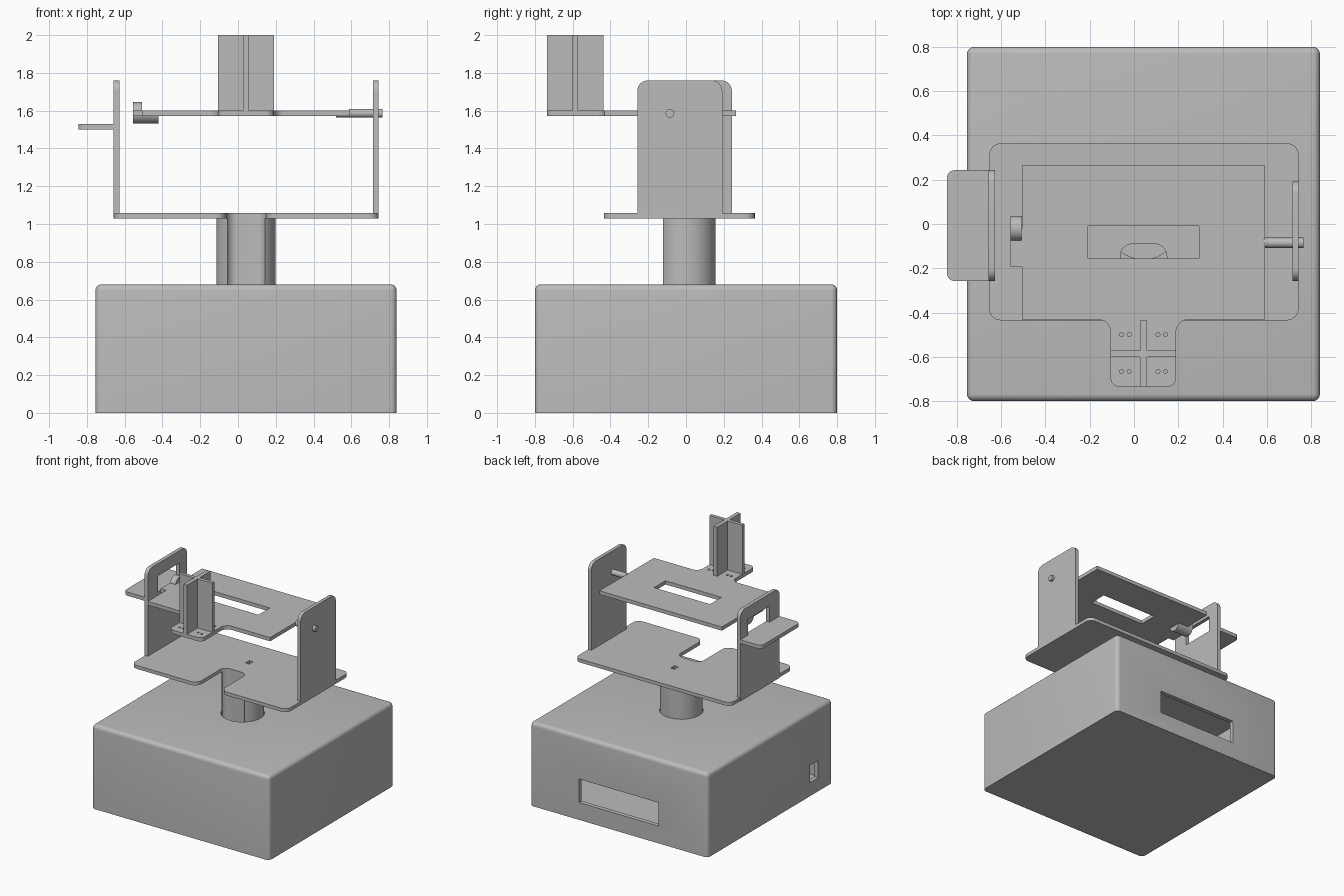
import bpy, bmesh, math
from mathutils import Vector

if "Cube" in bpy.data.objects:
    bpy.data.objects.remove(bpy.data.objects["Cube"])

grey = bpy.data.materials.new("plain grey")
grey.use_nodes = True
grey.diffuse_color = (0.5, 0.5, 0.5, 1)
grey.node_tree.nodes["Principled BSDF"].inputs["Base Color"].default_value = (0.5, 0.5, 0.5, 1)


def fillet(points, steps=8):
    """Outline from (u, v, radius) corners, each corner rounded by its radius."""
    out = []
    for i, (u, v, r) in enumerate(points):
        p = Vector((u, v))
        if r == 0:
            out.append(p)
            continue
        a = (Vector(points[i - 1][:2]) - p).normalized()
        b = (Vector(points[(i + 1) % len(points)][:2]) - p).normalized()
        half = a.angle(b) / 2
        centre = p + (a + b).normalized() * r / math.sin(half)
        start, end = p + a * r / math.tan(half) - centre, p + b * r / math.tan(half) - centre
        for k in range(steps + 1):
            t = k / steps
            out.append(centre + start.lerp(end, t).normalized() * r)
    return out


def prism(name, outline, lo, hi, axis="z"):
    """Extrude an outline: (x, y) along z, or (y, z) along x, or (x, z) along y."""
    place = {"z": lambda u, v, w: (u, v, w),
             "x": lambda u, v, w: (w, u, v),
             "y": lambda u, v, w: (u, w, v)}[axis]
    bm = bmesh.new()
    rings = [[bm.verts.new(place(p[0], p[1], w)) for p in outline] for w in (lo, hi)]
    n = len(outline)
    bm.faces.new(rings[0])
    bm.faces.new(rings[1])
    for i in range(n):
        j = (i + 1) % n
        bm.faces.new((rings[0][i], rings[0][j], rings[1][j], rings[1][i]))
    bmesh.ops.recalc_face_normals(bm, faces=bm.faces)
    mesh = bpy.data.meshes.new(name)
    bm.to_mesh(mesh)
    bm.free()
    mesh.materials.append(grey)
    obj = bpy.data.objects.new(name, mesh)
    bpy.context.scene.collection.objects.link(obj)
    return obj


def rect(u0, u1, v0, v1, r=0):
    return fillet([(u0, v0, r), (u1, v0, r), (u1, v1, r), (u0, v1, r)])


def circle(u, v, r, n=32, top=None):
    """Circle, optionally flattened at a top level."""
    pts = [(u + r * math.cos(2 * math.pi * k / n), v + r * math.sin(2 * math.pi * k / n))
           for k in range(n)]
    if top is not None:
        w = math.sqrt(r * r - (top - v) ** 2)
        pts = [(u - w, top)] + [p for p in pts[n // 2:] + pts[:n // 2] if p[1] < top - 1e-4] + [(u + w, top)]
        pts.sort(key=lambda p: (math.atan2(p[1] - v, p[0] - u) - math.pi / 2) % (2 * math.pi))
    return pts


def activate(obj):
    bpy.ops.object.select_all(action="DESELECT")
    obj.select_set(True)
    bpy.context.view_layer.objects.active = obj


def cut(obj, *cutters):
    for c in cutters:
        c.hide_render = True
        mod = obj.modifiers.new("cut", "BOOLEAN")
        mod.operation, mod.solver, mod.object = "DIFFERENCE", "EXACT", c
        activate(obj)
        bpy.ops.object.modifier_apply(modifier=mod.name)
        bpy.data.objects.remove(c)


CX = 0.042                      # centre line of the mechanism
PLATE = (1.03, 1.058)           # lower plate levels
DECK = (1.572, 1.602)           # upper deck levels

# Hollow base box with rounded top and side edges
base = prism("base_box", rect(-0.755, 0.84, -0.8, 0.8), 0, 0.68)
bm = bmesh.new()
bm.from_mesh(base.data)
edges = [e for e in bm.edges if max(v.co.z for v in e.verts) > 0.1]
bmesh.ops.bevel(bm, geom=edges, offset=0.032, segments=5, profile=0.5, affect="EDGES")
bm.to_mesh(base.data)
bm.free()
cut(base,
    prism("cavity", rect(-0.72, 0.805, -0.765, 0.765), 0.035, 0.645),
    prism("column_hole", circle(CX, 0, 0.16, 48), 0.6, 0.8),
    prism("display_window", rect(-0.315, 0.4, 0.14, 0.33), 0.7, 0.9, "y"),
    prism("port_window", rect(-0.615, -0.512, 0.11, 0.25), -0.85, -0.7, "x"))

# Column with a channel down its front
column = prism("column", circle(CX, 0, 0.157, 48), 0.55, PLATE[0])
cut(column, prism("channel", fillet([(-0.062, -0.3, 0), (0.148, -0.3, 0),
                                     (0.148, -0.09, 0.055), (-0.062, -0.09, 0.055)]), 0.5, 1.1))

# Lower plate with the cable notch at the front
lower = prism("lower_plate", fillet([
    (-0.653, -0.435, 0.05), (-0.062, -0.435, 0.06), (-0.062, -0.09, 0.055),
    (0.148, -0.09, 0.055), (0.148, -0.435, 0.06), (0.743, -0.435, 0.05),
    (0.743, 0.364, 0.05), (-0.653, 0.364, 0.05)]), *PLATE)
cut(lower, prism("cable_slot", rect(0.025, 0.06, 0.06, 0.11), 1, 1.1))


def arm_outline(y0, y1):
    return fillet([(y0, PLATE[0], 0), (y1, PLATE[0], 0), (y1, 1.76, 0.055), (y0, 1.76, 0.055)])


# Upright arms and the side shelf
prism("left_arm", arm_outline(-0.258, 0.192), 0.715, 0.743, "x")
right_arm = prism("right_arm", arm_outline(-0.258, 0.243), -0.658, -0.628, "x")
cut(right_arm, prism("motor_window", rect(-0.13, 0.145, 1.53, 1.66), -0.7, -0.6, "x"))
prism("side_shelf", fillet([(-0.845, -0.258, 0.035), (-0.64, -0.258, 0),
                            (-0.64, 0.243, 0), (-0.845, 0.243, 0.035)]), 1.5, 1.53)

# Tilting upper deck with front tab and side tongue
deck = prism("upper_deck", fillet([
    (-0.507, -0.432, 0), (-0.106, -0.432, 0.055), (-0.106, -0.735, 0.04),
    (0.19, -0.735, 0.04), (0.19, -0.432, 0.055), (0.591, -0.432, 0),
    (0.591, 0.265, 0), (-0.507, 0.265, 0), (-0.507, -0.02, 0),
    (-0.557, -0.02, 0), (-0.557, -0.195, 0), (-0.507, -0.195, 0)]), *DECK)
cut(deck, prism("deck_slot", rect(-0.208, 0.293, -0.156, -0.01), 1.5, 1.7))
for x in (-0.056, -0.022, 0.108, 0.142):
    for y in (-0.5, -0.666):
        cut(deck, prism("screw_hole", circle(x, y, 0.009, 16), 1.5, 1.7))

# Pivot hub and pivot pin, flattened where they run under the deck
prism("pivot_hub", circle(-0.02, 1.588, 0.057), -0.557, -0.508, "x")
prism("hub_underside", circle(-0.02, 1.588, 0.057, top=1.573), -0.51, -0.42, "x")
prism("pivot_pin", circle(-0.085, 1.586, 0.023), 0.588, 0.765, "x")
prism("pin_underside", circle(-0.085, 1.586, 0.023, top=1.573), 0.518, 0.59, "x")

# Crossed fins of the holder on the tab
prism("holder_fins", [(-0.106, -0.6), (0.026, -0.6), (0.026, -0.735), (0.058, -0.735),
                      (0.058, -0.6), (0.19, -0.6), (0.19, -0.572), (0.058, -0.572),
                      (0.058, -0.437), (0.026, -0.437), (0.026, -0.572), (-0.106, -0.572)],
      DECK[1] - 0.005, 2.0)

for obj in list(bpy.context.scene.objects):
    if obj.type == "MESH":
        activate(obj)
        bpy.ops.object.shade_smooth_by_angle(angle=math.radians(30))
